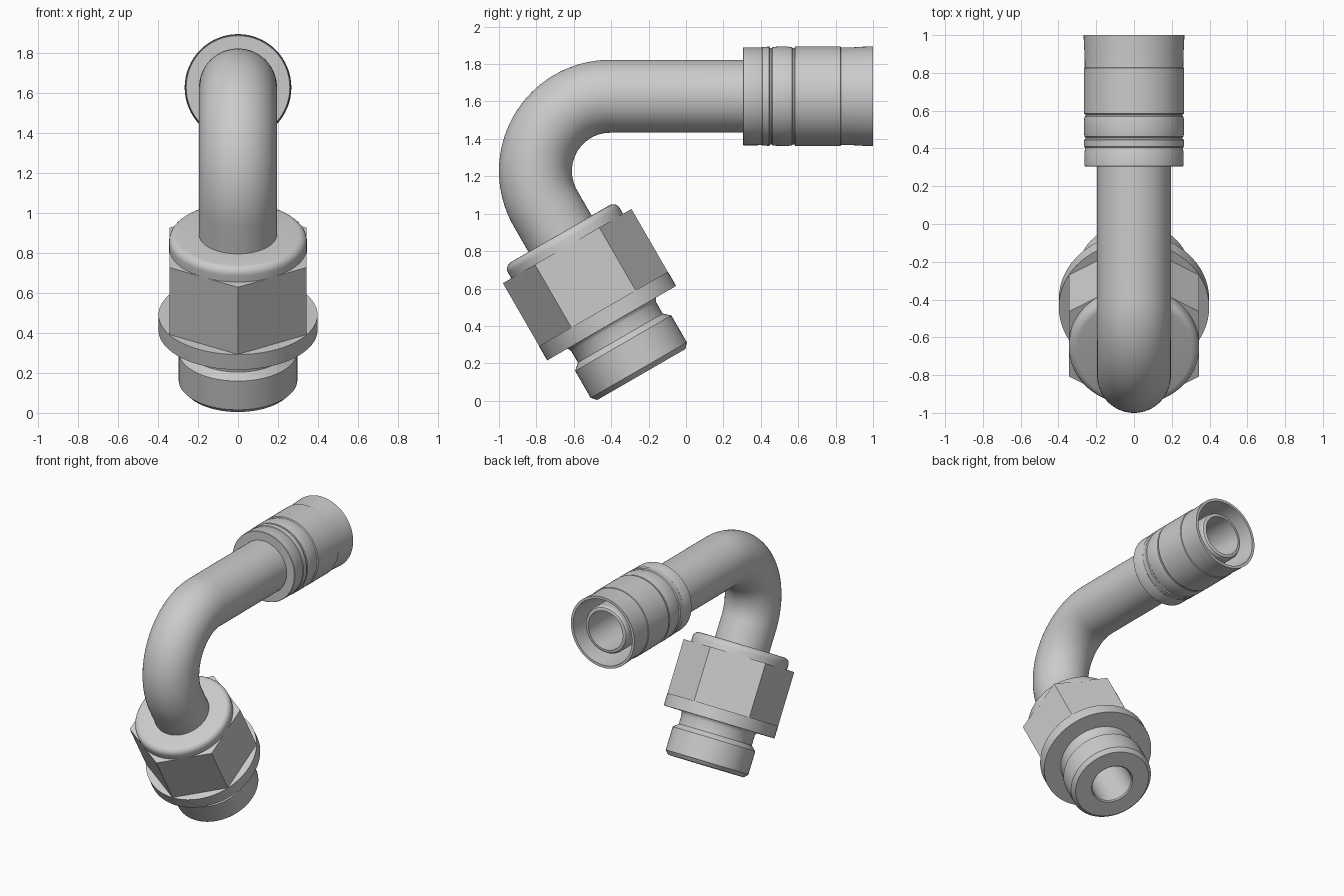
import bpy, bmesh
from math import sin, cos, pi, radians
from mathutils import Vector

if "Cube" in bpy.data.objects:
    bpy.data.objects.remove(bpy.data.objects["Cube"])

BEND = Vector((0, -0.405, 1.228))      # centre of the tube bend
BEND_R = 0.4
TUBE_R, BORE_R = 0.195, 0.145


def swept(name, rings, sides=64, phase=0.0):
    """Closed loop of rings; each ring is (centre, tilt in the yz plane, radius)."""
    bm = bmesh.new()
    loops = []
    for c, th, r in rings:
        n = Vector((0, cos(th), sin(th)))
        x = Vector((1, 0, 0))
        loops.append([bm.verts.new(c + r * (x * cos(phase + 2 * pi * i / sides)
                                            + n * sin(phase + 2 * pi * i / sides)))
                      for i in range(sides)])
    for k, a in enumerate(loops):
        b = loops[(k + 1) % len(loops)]
        for i in range(sides):
            j = (i + 1) % sides
            bm.faces.new((a[i], a[j], b[j], b[i]))
    bmesh.ops.recalc_face_normals(bm, faces=bm.faces)
    me = bpy.data.meshes.new(name)
    bm.to_mesh(me)
    bm.free()
    ob = bpy.data.objects.new(name, me)
    bpy.context.collection.objects.link(ob)
    bpy.ops.object.select_all(action='DESELECT')
    ob.select_set(True)
    bpy.context.view_layer.objects.active = ob
    bpy.ops.object.shade_smooth_by_angle(angle=radians(28))
    return ob


TOP, END = radians(90), radians(210)


def on_bend(th):
    return BEND + BEND_R * Vector((0, cos(th), sin(th)))


def on_top(y):       # point on the horizontal axis
    return Vector((0, y, BEND.z + BEND_R))


def on_leg(t):       # point on the slanted axis, t measured from the bend end
    return on_bend(END) + t * Vector((0, sin(radians(30)), -cos(radians(30))))


# bent tube with bore, ending in the hose nipple
steps = 40
bend = [TOP + (END - TOP) * i / steps for i in range(steps + 1)]
outer = [(on_top(y), TOP, r) for y, r in
         ((0.965, 0.158), (0.96, 0.168), (0.945, 0.176), (0.50, 0.176), (0.48, TUBE_R))]
outer += [(on_bend(th), th, TUBE_R) for th in bend]
outer.append((on_leg(0.4), END, TUBE_R))
inner = [(on_leg(0.4), END, BORE_R)]
inner += [(on_bend(th), th, BORE_R) for th in reversed(bend)]
inner.append((on_top(0.965), TOP, BORE_R))
swept("bent_tube", outer + inner)

# crimp sleeve with shallow grooves and a hollow end
sleeve = [(0.305, 0.18), (0.305, 0.259), (0.308, 0.262), (0.385, 0.262), (0.39, 0.260),
          (0.405, 0.260), (0.41, 0.264), (0.445, 0.265), (0.45, 0.258), (0.458, 0.258),
          (0.462, 0.262), (0.49, 0.266), (0.54, 0.266), (0.568, 0.262), (0.572, 0.258),
          (0.58, 0.258), (0.584, 0.266), (0.825, 0.266), (0.828, 0.261), (0.835, 0.261),
          (0.90, 0.262), (0.95, 0.265), (1.0, 0.267), (1.0, 0.247), (0.84, 0.24),
          (0.46, 0.24), (0.46, 0.18)]
swept("crimp_sleeve", [(on_top(y), TOP, r) for y, r in sleeve])

# turned fitting body: rounded collar, flange, neck and threaded end
body = [(0.156, 0.18), (0.156, 0.305)]
body += [(0.196 - 0.04 * cos(a), 0.305 + 0.04 * sin(a))
         for a in (radians(18 * k) for k in range(1, 6))]
body += [(0.25, 0.345), (0.25, 0.26), (0.62, 0.26), (0.62, 0.398), (0.708, 0.398),
         (0.708, 0.275), (0.715, 0.268), (0.73, 0.262), (0.80, 0.262), (0.832, 0.297),
         (0.998, 0.297), (1.025, 0.272), (1.025, BORE_R + 0.008), (1.017, BORE_R),
         (0.4, BORE_R), (0.4, 0.18)]
swept("fitting_body", [(on_leg(t), END, r) for t, r in body])

# hexagon nut
nut = [(0.232, 0.397), (0.63, 0.397), (0.63, 0.25), (0.232, 0.25)]
swept("hex_nut", [(on_leg(t), END, r) for t, r in nut], sides=6, phase=pi / 2)
